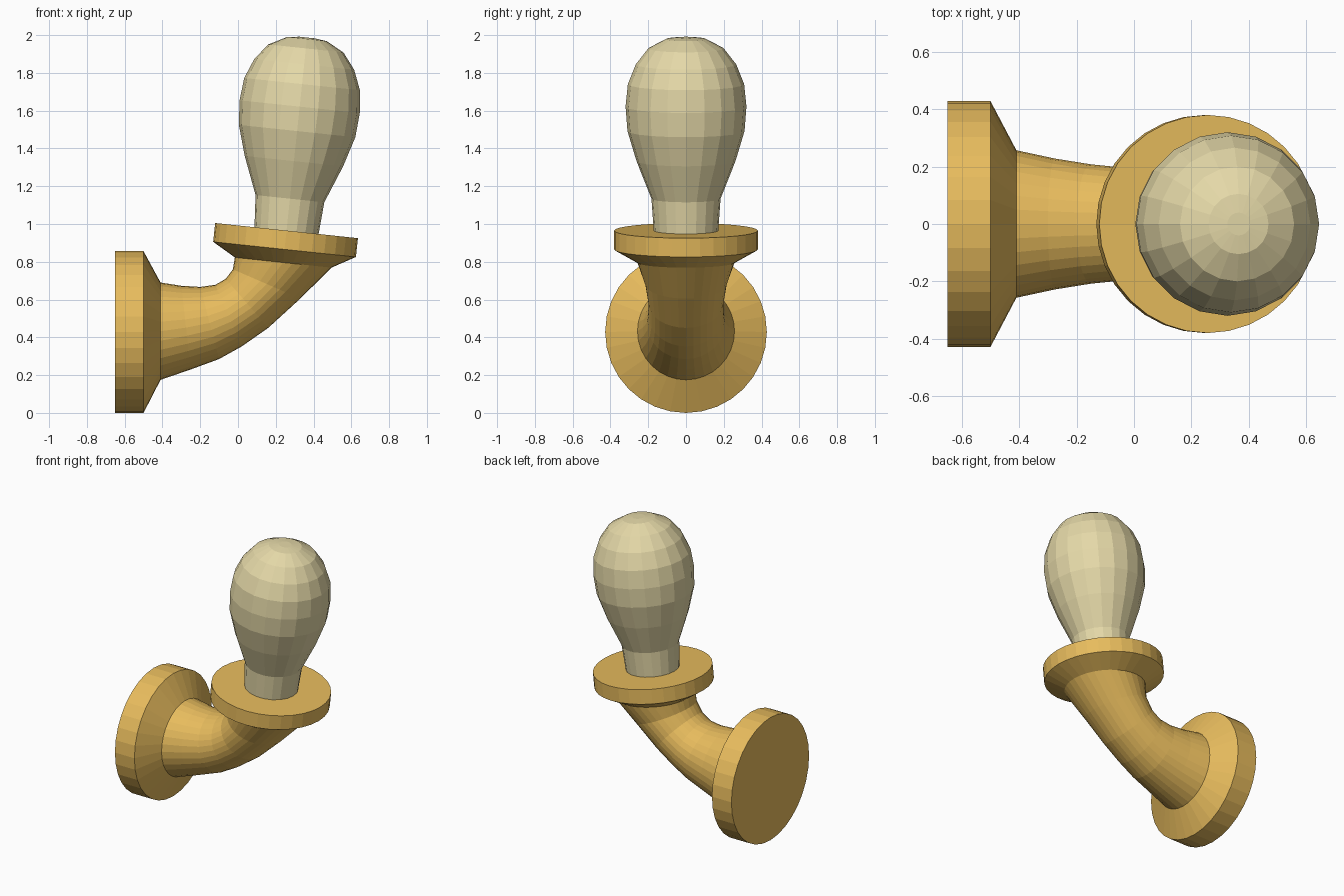
import bpy, bmesh, math
from mathutils import Vector

if "Cube" in bpy.data.objects:
    bpy.data.objects.remove(bpy.data.objects["Cube"])

TILT = math.radians(6.05)
AXIS = Vector((math.sin(TILT), 0, math.cos(TILT)))    # lamp axis
SIDE = Vector((math.cos(TILT), 0, -math.sin(TILT)))   # across the lamp
SEAT = Vector((0.257, 0, 0.965))                      # centre of cup top


def material(name, color):
    m = bpy.data.materials.new(name)
    m.diffuse_color = (*color, 1)
    m.use_nodes = True
    m.node_tree.nodes["Principled BSDF"].inputs["Base Color"].default_value = m.diffuse_color
    return m


def loft(name, rings, sides, mat):
    """Skin elliptical rings, each (inner point, outer point, y radius)."""
    bm = bmesh.new()
    loops = []
    for a, b, ry in rings:
        c, u = (a + b) / 2, (a - b) / 2
        loops.append([bm.verts.new(c + u * math.cos(t) + Vector((0, ry * math.sin(t), 0)))
                      for t in (2 * math.pi * i / sides for i in range(sides))])
    for p, q in zip(loops, loops[1:]):
        for i in range(sides):
            j = (i + 1) % sides
            bm.faces.new((p[i], p[j], q[j], q[i]))
    bm.faces.new(loops[0])
    bm.faces.new(loops[-1])
    bmesh.ops.recalc_face_normals(bm, faces=bm.faces)
    me = bpy.data.meshes.new(name)
    bm.to_mesh(me)
    bm.free()
    me.materials.append(mat)
    ob = bpy.data.objects.new(name, me)
    bpy.context.collection.objects.link(ob)
    return ob


def lamp_ring(h, r):
    c = SEAT + AXIS * h
    return c - SIDE * r, c + SIDE * r, r


def arm_ring(x1, z1, x2, z2, ry):
    return Vector((x1, 0, z1)), Vector((x2, 0, z2)), ry


orange = material("orange_metal", (0.80, 0.50, 0.11))
cream = material("cream_glass", (0.78, 0.69, 0.39))

# Wall plate, curved arm and tilted cup in one skin
bracket = [
    arm_ring(-0.65, 0.856, -0.65, 0.0, 0.428),
    arm_ring(-0.50, 0.856, -0.50, 0.0, 0.428),
    arm_ring(-0.41, 0.69, -0.41, 0.175, 0.257),
    arm_ring(-0.30, 0.673, -0.25, 0.23, 0.228),
    arm_ring(-0.20, 0.667, -0.10, 0.285, 0.208),
    arm_ring(-0.12, 0.678, 0.02, 0.352, 0.198),
    arm_ring(-0.065, 0.71, 0.16, 0.45, 0.198),
    arm_ring(-0.027, 0.76, 0.33, 0.605, 0.216),
    lamp_ring(-0.17, 0.257),
    lamp_ring(-0.10, 0.38),
    lamp_ring(0.0, 0.38),
]
loft("wall_bracket", bracket, 32, orange)

# Bulb
profile = [(-0.01, 0.17), (0.17, 0.183), (0.37, 0.262), (0.53, 0.31), (0.66, 0.32),
           (0.78, 0.308), (0.885, 0.266), (0.97, 0.20), (1.02, 0.105), (1.028, 0.04)]
loft("bulb", [lamp_ring(h, r) for h, r in profile], 20, cream)
